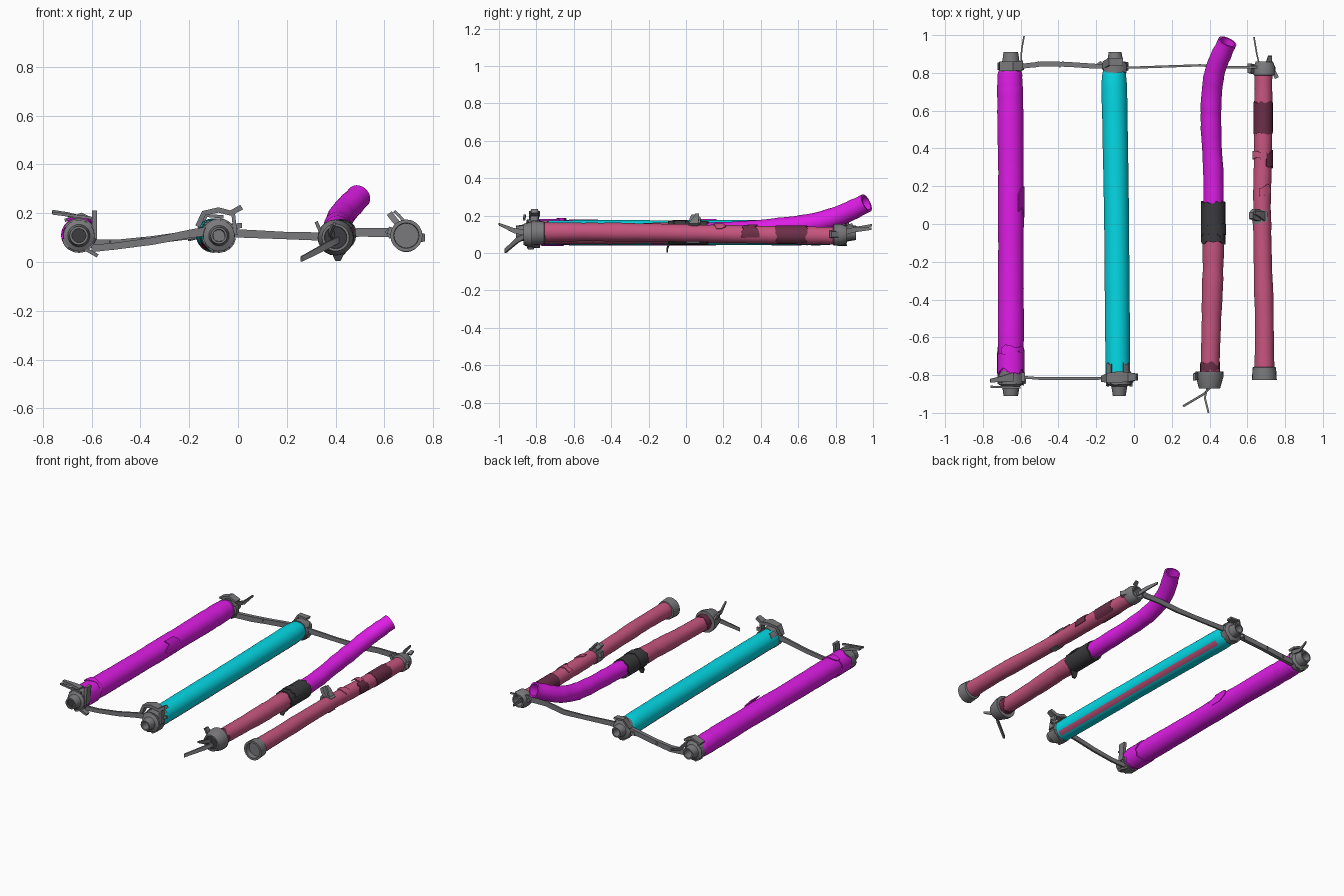
import bpy, bmesh, math, random
from mathutils import Vector

if "Cube" in bpy.data.objects:
    bpy.data.objects.remove(bpy.data.objects["Cube"])

random.seed(4)
UP, X, Y = Vector((0, 0, 1)), Vector((1, 0, 0)), Vector((0, 1, 0))


def mat(name, r, g, b):
    m = bpy.data.materials.new(name)
    m.diffuse_color = tuple((c / 255) ** 2.2 for c in (r, g, b)) + (1,)
    m.use_nodes = True
    m.node_tree.nodes["Principled BSDF"].inputs["Base Color"].default_value = m.diffuse_color
    return m


MAGENTA = mat("magenta", 234, 36, 242)
CYAN = mat("cyan", 12, 217, 230)
PINK = mat("dusty pink", 198, 86, 126)
DARK_PINK = mat("dark pink", 108, 50, 73)
GREY = mat("metal grey", 121, 120, 123)
BLACK = mat("tape black", 62, 61, 64)


def finish(name, bm, mats, angle=40):
    bmesh.ops.recalc_face_normals(bm, faces=bm.faces)
    me = bpy.data.meshes.new(name)
    bm.to_mesh(me)
    bm.free()
    for m in mats:
        me.materials.append(m)
    me.shade_smooth()
    me.set_sharp_from_angle(angle=math.radians(angle))
    ob = bpy.data.objects.new(name, me)
    bpy.context.collection.objects.link(ob)
    return ob


def catmull(pts, n=6):
    out = []
    for i in range(len(pts) - 1):
        p = [Vector(pts[max(0, min(len(pts) - 1, i + k))]) for k in (-1, 0, 1, 2)]
        for s in range(n):
            t = s / n
            out.append(0.5 * (2 * p[1] + (p[2] - p[0]) * t
                       + (2 * p[0] - 5 * p[1] + 4 * p[2] - p[3]) * t * t
                       + (3 * p[1] - p[0] - 3 * p[2] + p[3]) * t ** 3))
    return out + [Vector(pts[-1])]


def skin(name, rings, mats, rule=None, sides=36):
    """Loft rings of (centre, direction, radius); rule(y, angle) picks the material."""
    bm = bmesh.new()
    loops = []
    for c, d, r in rings:
        side = d.cross(UP).normalized()
        up = side.cross(d)
        loops.append([bm.verts.new(c + r * (math.cos(a) * side + math.sin(a) * up))
                      for a in (2 * math.pi * k / sides for k in range(sides))])
    for i in range(len(loops) - 1):
        for k in range(sides):
            a, b = loops[i], loops[i + 1]
            f = bm.faces.new((a[k], a[(k + 1) % sides], b[(k + 1) % sides], b[k]))
            if rule:
                f.material_index = rule((rings[i][0].y + rings[i + 1][0].y) / 2, 360 * (k + .5) / sides)
    bm.faces.new(loops[0])
    bm.faces.new(loops[-1])
    return finish(name, bm, mats)


def hose(name, pts, mats, rule=None, wobble=.0015, mouth=False):
    """Soft tube through (x, y, z, r) stations, optionally with an open far end."""
    st = []
    path = catmull([p[:3] for p in pts])
    rad = catmull([(p[3], 0, 0) for p in pts])
    for i, c in enumerate(path):
        d = (path[min(i + 1, len(path) - 1)] - path[max(i - 1, 0)]).normalized()
        st.append((c, d, rad[i].x + random.uniform(-wobble, wobble)))
    if mouth:
        c, d, r = st[-1]
        st += [(c, d, r * .78), (c - d * .08, d, r * .7)]
    return skin(name, st, mats, rule)


def turned(name, x, z, prof, m=GREY):
    """Turned fitting along y from (y, r) pairs."""
    return skin(name, [(Vector((x, y, z)), Y, r) for y, r in prof], [m], sides=20)


def ribbon(name, pts, across, thick=.01, m=GREY):
    """Bent plate through (x, y, z, width), wide along 'across'."""
    bm = bmesh.new()
    rows = []
    for i, p in enumerate(pts):
        d = Vector(pts[min(i + 1, len(pts) - 1)][:3]) - Vector(pts[max(i - 1, 0)][:3])
        n = d.cross(across).normalized() * thick / 2
        w = across * p[3] / 2
        rows.append([bm.verts.new(Vector(p[:3]) + o) for o in (w + n, w - n, -w - n, -w + n)])
    for a, b in zip(rows, rows[1:]):
        for k in range(4):
            bm.faces.new((a[k], a[(k + 1) % 4], b[(k + 1) % 4], b[k]))
    bm.faces.new(rows[0])
    bm.faces.new(rows[-1])
    return finish(name, bm, [m], 30)


def wrap(name, x, z, r, y0, y1, a0, a1, m, jag=.02, lift=0, t=.007):
    """Ragged curved patch wrapped round a tube; 'lift' peels its last edge outwards."""
    bm = bmesh.new()
    n = max(3, int((a1 - a0) / 18))
    rows = []
    for i in range(n + 1):
        a = math.radians(a0 + (a1 - a0) * i / n)
        rr = r + lift * (i / n) ** 2
        ya, yb = y0 + random.uniform(-jag, jag), y1 + random.uniform(-jag, jag)
        rows.append([bm.verts.new((x + q * math.cos(a), y, z + q * math.sin(a)))
                     for y, q in ((ya, rr), (yb, rr), (yb, rr - t), (ya, rr - t))])
    for a, b in zip(rows, rows[1:]):
        for k in range(4):
            bm.faces.new((a[k], a[(k + 1) % 4], b[(k + 1) % 4], b[k]))
    bm.faces.new(rows[0])
    bm.faces.new(rows[-1])
    return finish(name, bm, [m])


# Four hoses; the cyan sleeve has a pink slit low on each side
hose("magenta_hose", [(-.652, -.82, .11, .064), (-.652, -.6, .11, .068), (-.652, -.2, .108, .068),
                      (-.652, .2, .11, .067), (-.655, .6, .11, .068), (-.657, .76, .11, .067),
                      (-.655, .82, .11, .058)], [MAGENTA])
hose("cyan_hose", [(-.085, -.81, .11, .064), (-.088, -.5, .11, .066), (-.092, 0, .11, .066),
                   (-.1, .5, .11, .067), (-.105, .74, .11, .067), (-.105, .83, .112, .055)],
     [CYAN, PINK], lambda y, a: int(abs(abs(a - 270) - 45) < 15 and -.76 < y < .74), wobble=.0008)
hose("bent_hose", [(.402, -.79, .1, .05), (.41, -.5, .1, .052), (.418, -.25, .105, .055), (.42, 0, .108, .056),
                   (.42, .25, .115, .053), (.408, .5, .135, .054), (.41, .67, .157, .055),
                   (.432, .82, .2, .054), (.495, .965, .268, .05)],
     [PINK, MAGENTA], lambda y, a: int(y > 0), mouth=True)
hose("pink_hose", [(.69, -.78, .112, .052), (.69, -.5, .113, .05), (.682, -.2, .11, .049), (.678, .1, .105, .047),
                   (.683, .4, .098, .047), (.685, .6, .095, .047), (.685, .81, .092, .046)], [PINK])

# Tape round the bent hose, with a loose end hanging down
wrap("tape_band", .42, .108, .064, -.1, .115, 0, 360, BLACK, .008, t=.012)
wrap("tape_ridge", .422, .108, .068, -.06, .0, 20, 200, BLACK, .012)
ribbon("tape_tail", [(.42, -.09, .05, .06), (.41, -.1, .025, .04), (.41, -.1, .004, .02)], X, .01, BLACK)

# Worn patches and torn flaps
wrap("worn_band", .684, .096, .051, .48, .645, -60, 250, DARK_PINK, .008)
wrap("worn_hole_right", .684, .1, .052, .3, .38, -20, 70, DARK_PINK, .015)
wrap("pink_flap_upper", .684, .1, .053, .34, .39, 70, 150, PINK, .015, .012)
wrap("pink_flap_middle", .68, .105, .051, .16, .2, 30, 110, PINK, .015, .006)
wrap("bent_hose_frayed_end", .403, .1, .053, -.78, -.745, 0, 360, DARK_PINK, .018)
wrap("magenta_flap_middle", -.652, .11, .072, .06, .17, -10, 60, MAGENTA, .03, .012)
wrap("magenta_torn_sleeve", -.652, .11, .073, -.78, -.67, 0, 360, MAGENTA, .02)
wrap("magenta_torn_edge", -.652, .11, .074, -.68, -.65, 20, 130, MAGENTA, .012, .008)

# Turned end fittings with open mouths and ragged claws
for s, e, o in ((-1, "front", 0), (1, "back", .02)):
    for n, x, k in (("magenta", -.652, .038), ("cyan", -.078 if s < 0 else -.1, .034)):
        turned(f"{n}_{e}_fitting", x, .108, [(s * y, r) for y, r in (
            (.79 + o, .058), (.8 + o, .066), (.85, .064), (.86, k + .008), (.91, k), (.91, k * .75), (.84, k * .7))])
        wrap(f"{n}_{e}_claw_a", x, .108, .071, s * (.79 + o), s * .85, 30, 150, GREY, .012)
        wrap(f"{n}_{e}_claw_b", x, .108, .071, s * (.8 + o), s * .85, 190, 350, GREY, .012)
for i, a in enumerate((35, 120)):
    wrap(f"cyan_front_long_claw_{i + 1}", -.085, .11, .071, -.8, -.74, a, a + 30, GREY, .006)
turned("magenta_front_dark_bore", -.652, .108, [(-.85, .032), (-.9, .032)], BLACK)
turned("bent_hose_cup", .4, .1, [(-.78, .052), (-.78, .074), (-.81, .073), (-.87, .056), (-.87, .046), (-.82, .042)])
turned("bent_hose_dark_bore", .4, .1, [(-.82, .045), (-.86, .045)], BLACK)
turned("pink_front_cap", .69, .108, [(-.755, .052), (-.76, .062), (-.825, .066), (-.825, .052), (-.785, .05)])
turned("pink_front_plug", .69, .108, [(-.77, .051), (-.79, .051)])
turned("pink_back_cup", .69, .098, [(.785, .05), (.79, .058), (.83, .058), (.86, .045), (.86, .035), (.82, .03)])
wrap("clamp_ring", .68, .105, .053, .005, .07, 60, 290, GREY, .008)

# Flat straps joining the ends
ribbon("front_strap", [(-.6, -.81, .055, .03), (-.5, -.818, .065, .028), (-.35, -.818, .085, .03),
                       (-.2, -.818, .115, .034), (-.1, -.815, .13, .04), (.015, -.8, .15, .02)], UP, .014)
ribbon("back_left_strap", [(-.6, .835, .075, .034), (-.48, .848, .075, .036), (-.35, .845, .09, .032),
                           (-.2, .835, .11, .035), (-.1, .835, .12, .04)], UP, .026)
ribbon("back_right_strap", [(-.1, .83, .12, .04), (.0, .828, .117, .034), (.2, .835, .108, .03),
                            (.35, .84, .104, .034), (.5, .83, .122, .036), (.67, .83, .12, .04)], UP, .012)
for i, x in enumerate((-.53, -.4, -.2)):
    ribbon(f"strap_lug_{i + 1}", [(x, .835, .075 + i * .012, .025), (x + .03, .855, .08 + i * .012, .02)], UP, .02)

# Bent tabs on the fittings
ribbon("magenta_front_top_tab", [(-.762, -.83, .205, .02), (-.7, -.82, .195, .03), (-.64, -.81, .18, .05)], Y, .018)
ribbon("magenta_front_side_tab", [(-.588, -.82, .09, .04), (-.588, -.81, .21, .05)], Y, .02)
ribbon("magenta_front_pin", [(-.76, -.862, .2, .012), (-.6, -.866, .18, .012)], UP, .012)
ribbon("magenta_front_foot", [(-.62, -.83, .05, .05), (-.575, -.83, .025, .03)], Y, .015)
ribbon("cyan_front_arch", [(-.165, -.82, .145, .03), (-.14, -.815, .2, .05), (-.08, -.81, .213, .06),
                           (-.03, -.81, .2, .05), (.015, -.81, .225, .035)], Y, .022)
ribbon("cyan_front_arch_leg", [(-.02, -.81, .2, .04), (-.01, -.82, .11, .04)], Y, .015)
ribbon("cyan_back_tab", [(-.16, .84, .13, .04), (-.13, .86, .19, .04), (-.06, .86, .185, .04)], Y, .014)
ribbon("magenta_back_tab", [(-.71, .835, .17, .05), (-.64, .835, .195, .05), (-.59, .84, .17, .05)], Y, .014)
ribbon("magenta_back_spike", [(-.6, .83, .15, .03), (-.595, .92, .13, .025), (-.582, .995, .15, .012)], UP, .008)
ribbon("pink_back_spike", [(.665, .84, .11, .03), (.65, .9, .125, .028), (.635, .99, .13, .012)], UP, .008)
ribbon("pink_back_tab", [(.63, .82, .1, .05), (.61, .825, .13, .05)], Y, .02)
ribbon("pink_back_side_tab", [(.735, .79, .1, .04), (.755, .8, .1, .03)], UP, .05)
ribbon("pink_back_top_tab", [(.715, .86, .14, .03), (.72, .89, .155, .02)], X, .012)
ribbon("bent_hose_low_spike", [(.41, -.86, .09, .025), (.37, -.9, .07, .03), (.26, -.965, .012, .022)], UP, .012)
ribbon("bent_hose_long_spike", [(.39, -.86, .11, .03), (.375, -.92, .12, .028), (.395, -1, .155, .012)], UP, .01)
ribbon("bent_hose_side_tab", [(.34, -.8, .12, .04), (.32, -.81, .165, .035)], Y, .014)

# Clamp on the pink hose
ribbon("clamp_tab", [(.66, .045, .15, .06), (.635, .05, .18, .06), (.62, .045, .2, .03)], Y, .025)
ribbon("clamp_lug", [(.655, .04, .12, .05), (.615, .04, .13, .03)], Y, .03)
ribbon("clamp_hook", [(.69, .04, .155, .05), (.66, .055, .19, .03), (.64, .06, .208, .02)], Y, .012)
